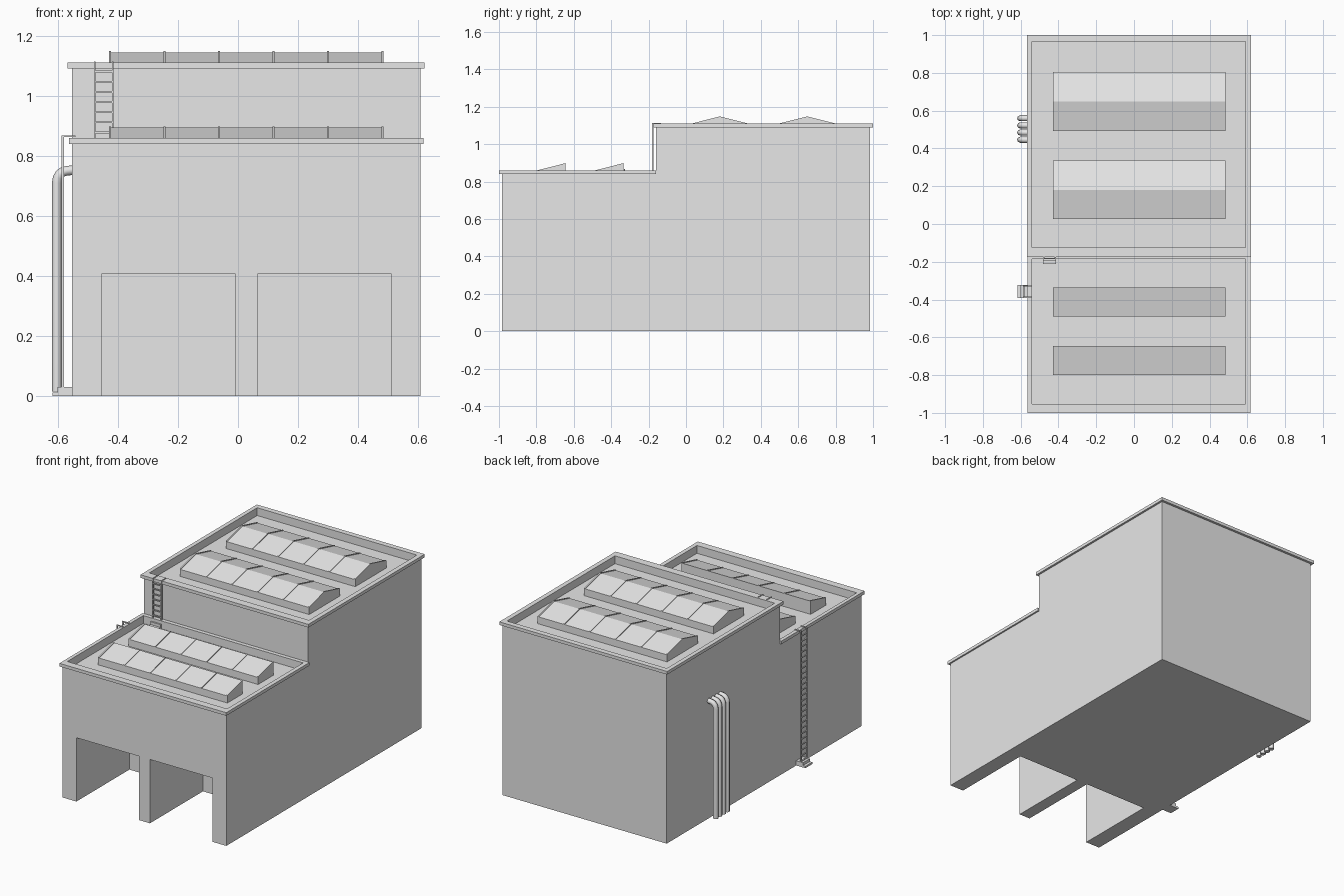
import bpy, bmesh
from math import radians
from mathutils import Vector

if "Cube" in bpy.data.objects:
    bpy.data.objects.remove(bpy.data.objects["Cube"], do_unlink=True)

grey = bpy.data.materials.new("light_grey")
grey.use_nodes = True
grey.diffuse_color = (0.8, 0.8, 0.8, 1)
grey.node_tree.nodes["Principled BSDF"].inputs["Base Color"].default_value = (0.8, 0.8, 0.8, 1)


def finish(bm, name):
    bmesh.ops.recalc_face_normals(bm, faces=bm.faces)
    mesh = bpy.data.meshes.new(name)
    bm.to_mesh(mesh)
    bm.free()
    obj = bpy.data.objects.new(name, mesh)
    bpy.context.collection.objects.link(obj)
    mesh.materials.append(grey)
    return obj


def add_box(bm, x, y, z):
    verts = bmesh.ops.create_cube(bm, size=1)["verts"]
    for v in verts:
        v.co = Vector([a + (b - a) * (c + 0.5) for (a, b), c in zip((x, y, z), v.co)])


def add_prism(bm, profile, x0, x1):
    """Extrude a (y, z) profile along x."""
    face = bm.faces.new([bm.verts.new((x0, y, z)) for y, z in profile])
    new = bmesh.ops.extrude_face_region(bm, geom=[face])["geom"]
    bmesh.ops.translate(bm, vec=(x1 - x0, 0, 0),
                        verts=[v for v in new if isinstance(v, bmesh.types.BMVert)])


def ring(name, outer, inner, z0, z1):
    """Rectangular frame; outer and inner are (x0, x1, y0, y1)."""
    bm = bmesh.new()
    loops = []
    for (x0, x1, y0, y1), z in ((outer, z0), (outer, z1), (inner, z1), (inner, z0)):
        loops.append([bm.verts.new(p) for p in
                      ((x0, y0, z), (x1, y0, z), (x1, y1, z), (x0, y1, z))])
    for a, b in zip(loops, loops[1:] + loops[:1]):
        for i in range(4):
            j = (i + 1) % 4
            bm.faces.new((a[i], a[j], b[j], b[i]))
    return finish(bm, name)


# Main walls: stepped side profile, with doorways and roof wells cut out
LEFT, RIGHT, FRONT, BACK, STEP = -0.553, 0.607, -0.985, 0.985, -0.16
LOW, HIGH, TRIM, WELL = 0.86, 1.11, 0.02, 0.05
low_well = (-0.54, 0.59, -0.953, -0.185)
high_well = (-0.54, 0.59, -0.125, 0.965)

bm = bmesh.new()
add_prism(bm, [(FRONT, 0), (BACK, 0), (BACK, HIGH - TRIM), (STEP, HIGH - TRIM),
               (STEP, LOW - TRIM), (FRONT, LOW - TRIM)], LEFT, RIGHT)
walls = finish(bm, "walls")

bm = bmesh.new()
for x0, x1 in ((-0.453, -0.01), (0.067, 0.51)):
    add_box(bm, (x0, x1), (-1.1, -0.45), (-0.1, 0.408))
for (x0, x1, y0, y1), top in ((low_well, LOW), (high_well, HIGH)):
    add_box(bm, (x0, x1), (y0, y1), (top - WELL, top + 0.1))
cutter = finish(bm, "wall_cutter")
cutter.hide_render = True
cut = walls.modifiers.new("openings", "BOOLEAN")
cut.operation, cut.object, cut.solver = "DIFFERENCE", cutter, "EXACT"
bpy.context.view_layer.objects.active = walls
bpy.ops.object.modifier_apply(modifier=cut.name)
bpy.data.objects.remove(cutter, do_unlink=True)

# Roof edge trims
ring("lower_roof_trim", (-0.563, 0.617, -1, STEP), low_well, LOW - TRIM, LOW)
ring("upper_roof_trim", (-0.567, 0.62, -0.175, 1), high_well, HIGH - TRIM, HIGH)


# Skylights: raised curb, sloping panes and thin glazing bars
def skylight(name, y0, y1, ridge, roof):
    x0, x1, panes, bar = -0.43, 0.485, 5, 0.004
    eave, peak = roof - 0.005, roof + 0.034
    bm = bmesh.new()

    def profile(base, lift):
        pts = [(y0, base), (y1, base)]
        if ridge < y1:
            pts.append((y1, eave + lift))
        return pts + [(ridge, peak + lift), (y0, eave + lift)]

    add_prism(bm, profile(roof - WELL, 0), x0, x1)
    for i in range(panes + 1):
        x = x0 + bar + (x1 - x0 - 2 * bar) * i / panes
        add_prism(bm, profile(eave - 0.01, 0.004), x - bar, x + bar)
    finish(bm, name)


skylight("lower_skylight_front", -0.80, -0.645, -0.645, LOW)
skylight("lower_skylight_back", -0.49, -0.335, -0.335, LOW)
skylight("upper_skylight_front", 0.026, 0.336, 0.18, HIGH)
skylight("upper_skylight_back", 0.492, 0.805, 0.648, HIGH)


# Ladders: built facing -y with the wall at y = 0, then turned into place
def ladder(name, height, location, turn):
    half, rail, out = 0.03, 0.003, 0.03
    bm = bmesh.new()
    for s in (-half, half):
        add_box(bm, (s - rail, s + rail), (-out - 0.004, -out + 0.004), (0.01, height))
        add_box(bm, (s - rail, s + rail), (-out, 0.012), (height - 0.006, height))
    count = round(height / 0.035)
    for i in range(1, count):
        z = height * i / count
        add_box(bm, (-half, half), (-out - 0.005, -out + 0.003), (z - 0.003, z + 0.003))
    add_box(bm, (-0.035, 0.035), (-0.065, 0), (0, 0.012))
    add_box(bm, (-0.035, 0.035), (-0.048, 0), (0.012, 0.03))
    obj = finish(bm, name)
    obj.location = location
    obj.rotation_euler.z = radians(turn)


ladder("ground_ladder", 0.868, (LEFT, -0.358, 0), -90)
ladder("roof_ladder", HIGH - LOW + WELL + 0.004, (-0.447, STEP + 0.013, LOW - WELL), 0)

# Wall pipes: straight risers bending into the wall
for i in range(4):
    curve = bpy.data.curves.new("wall_pipe", "CURVE")
    curve.dimensions = "3D"
    curve.bevel_depth, curve.bevel_resolution = 0.016, 2
    curve.use_fill_caps, curve.resolution_u = True, 4
    spline = curve.splines.new("BEZIER")
    spline.bezier_points.add(3)
    path = [(-0.603, 0.015), (-0.603, 0.71), (-0.57, 0.75), (-0.55, 0.752)]
    for p, (x, z) in zip(spline.bezier_points, path):
        p.co = (x, 0, z)
        p.handle_left_type = p.handle_right_type = "VECTOR"
    bend_in, bend_out = spline.bezier_points[1], spline.bezier_points[2]
    bend_in.handle_right_type = bend_out.handle_left_type = "FREE"
    bend_in.handle_right = (-0.603, 0, 0.735)
    bend_out.handle_left = (-0.588, 0, 0.749)
    pipe = bpy.data.objects.new("wall_pipe", curve)
    pipe.location.y = 0.446 + 0.038 * i
    bpy.context.collection.objects.link(pipe)
    curve.materials.append(grey)
